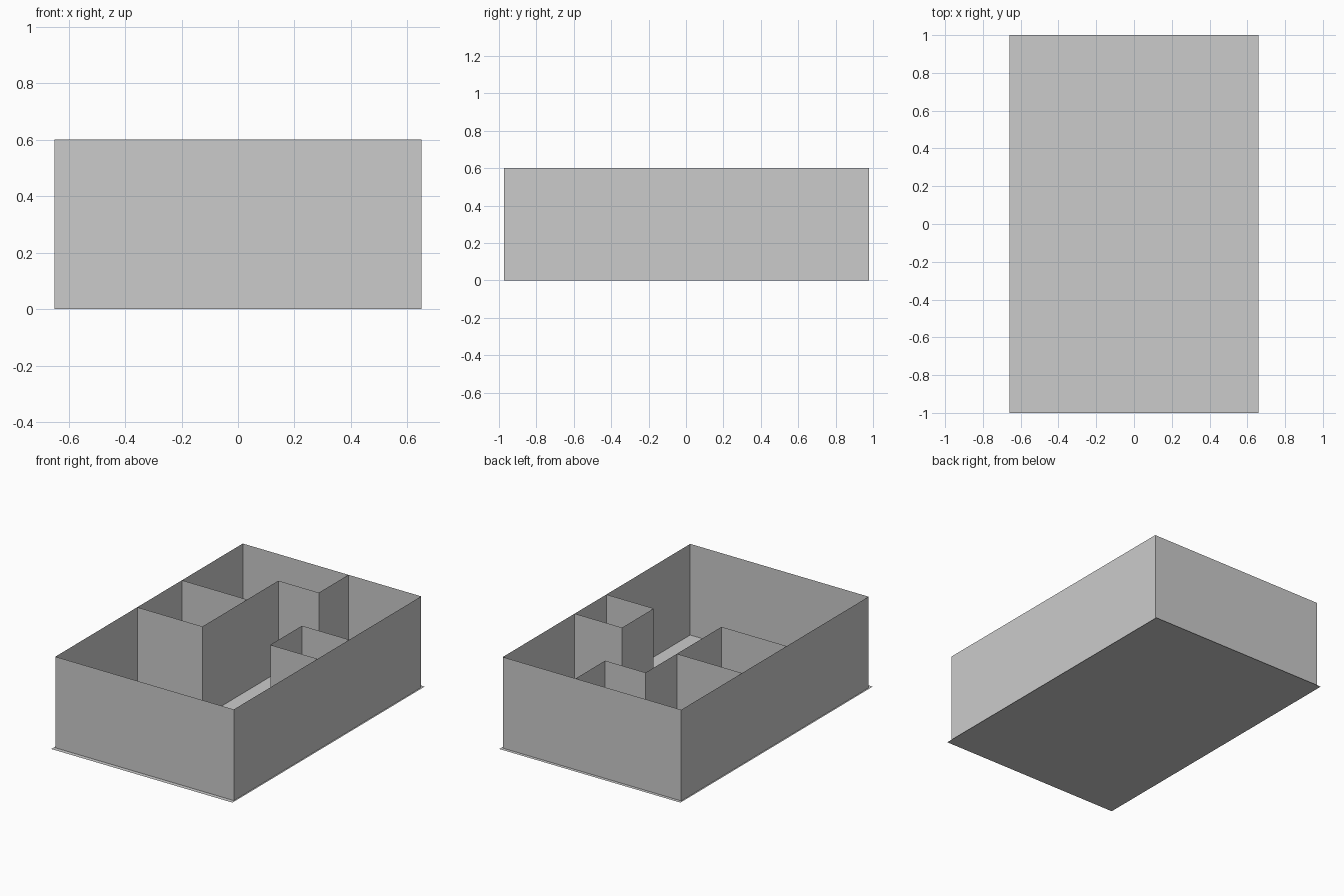
import bpy

if "Cube" in bpy.data.objects:
    bpy.data.objects.remove(bpy.data.objects["Cube"])

HEIGHT = 0.60


def mesh_object(name, verts, faces):
    mesh = bpy.data.meshes.new(name)
    mesh.from_pydata(verts, [], faces)
    mesh.update()
    obj = bpy.data.objects.new(name, mesh)
    bpy.context.collection.objects.link(obj)
    return obj


def wall(name, path, closed=False):
    """Raise a thin vertical wall along a plan path."""
    n = len(path)
    verts = [(x, y, z) for z in (0, HEIGHT) for x, y in path]
    count = n if closed else n - 1
    faces = [(i, (i + 1) % n, (i + 1) % n + n, i + n) for i in range(count)]
    return mesh_object(name, verts, faces)


# Outline and partition positions
L, R, F, B = -0.65, 0.65, -0.972, 0.978
HALL = -0.175

# Floor sheet, slightly larger than the walls
mesh_object("floor", [(-0.66, -1, 0), (0.66, -1, 0), (0.66, 1, 0), (-0.66, 1, 0)],
            [(0, 1, 2, 3)])

# Outer walls
wall("outer_walls", [(L, F), (R, F), (R, B), (L, B)], closed=True)

# Left room, back left room and right closet
wall("left_room_walls", [(L, -0.12), (HALL, -0.12), (HALL, 0.345), (L, 0.345)])
wall("back_room_walls", [(HALL, 0.345), (HALL, 0.67), (0.12, 0.67), (0.12, B)])
wall("closet_walls", [(R, -0.10), (0.305, -0.10), (0.305, 0.23), (R, 0.23)])
